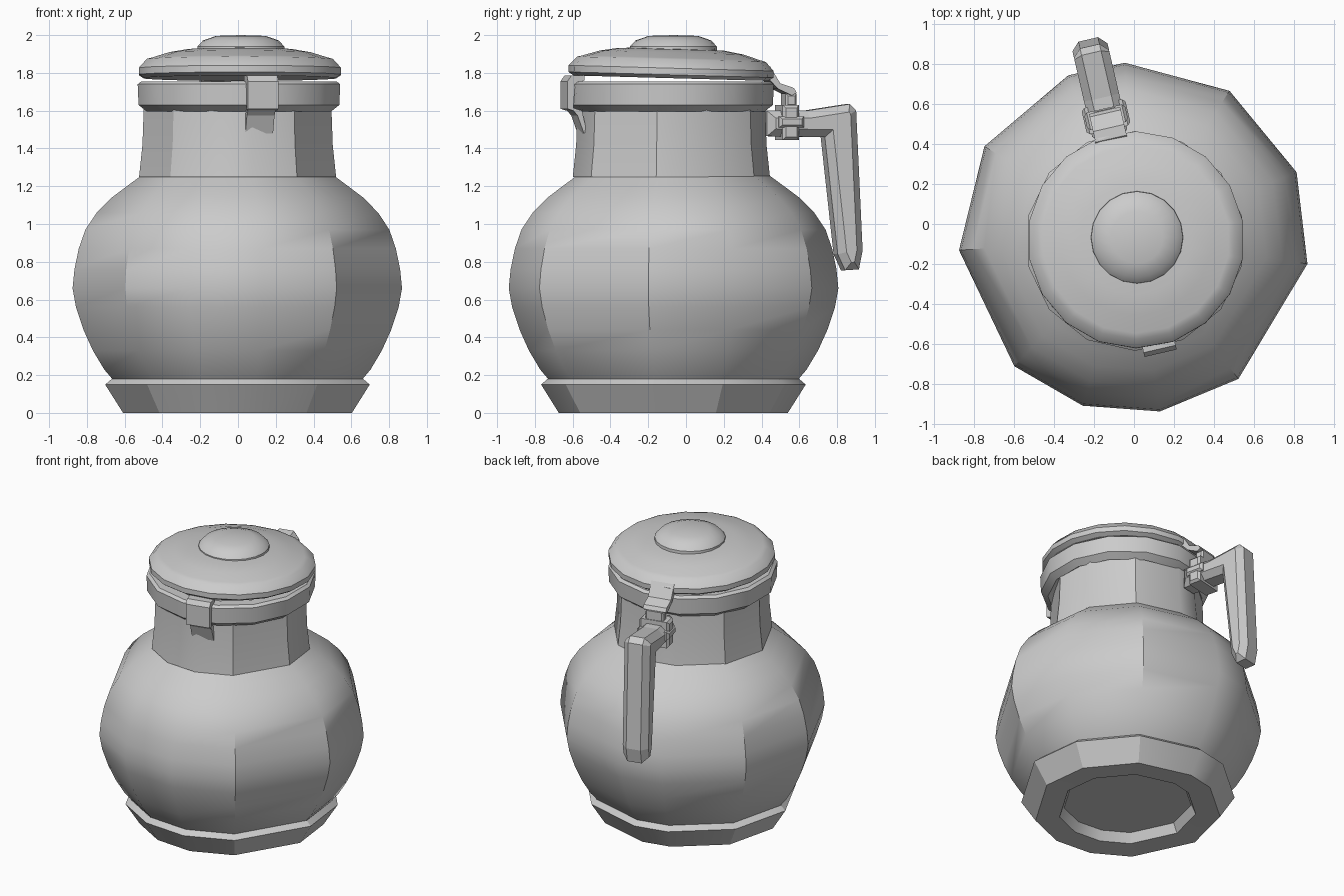
import bpy, bmesh
from math import radians, cos, sin, tau
from mathutils import Matrix

if "Cube" in bpy.data.objects:
    bpy.data.objects.remove(bpy.data.objects["Cube"])

CY = -0.07                      # jar axis position in y
TURN = radians(13)              # handle and clasp are turned about the jar axis
FRAME = Matrix.Translation((0, CY, 0)) @ Matrix.Rotation(TURN, 4, 'Z')
# uneven facet directions of the hand-thrown jar
FACETS = [-176, -133, -107, -81.5, -53.5, -8.5, 22, 57, 93, 112, 148.5]


def finish(name, bm, smooth=33):
    bmesh.ops.recalc_face_normals(bm, faces=bm.faces)
    mesh = bpy.data.meshes.new(name)
    bm.to_mesh(mesh)
    bm.free()
    ob = bpy.data.objects.new(name, mesh)
    bpy.context.collection.objects.link(ob)
    if smooth:
        bpy.ops.object.select_all(action='DESELECT')
        ob.select_set(True)
        bpy.context.view_layer.objects.active = ob
        bpy.ops.object.shade_smooth_by_angle(angle=radians(smooth))
    return ob


def even(n):
    return [i * 360 / n + 90 for i in range(n)]


def lathe(name, profile, degrees, x=0.0, y=CY, smooth=33, tilt=0.0, pivot=0.0):
    """Spin (radius, z) points through the given directions; radius 0 makes a pole."""
    bm = bmesh.new()
    rings = []
    for r, z in profile:
        angles = degrees if r else degrees[:1]
        rings.append([bm.verts.new((r * cos(radians(a)), r * sin(radians(a)), z)) for a in angles])
    n = len(degrees)
    for a, b in zip(rings, rings[1:]):
        for i in range(n):
            j = (i + 1) % n
            quad = [a[i % len(a)], a[j % len(a)], b[j % len(b)], b[i % len(b)]]
            bm.faces.new(list(dict.fromkeys(quad)))
    m = (Matrix.Translation((x, y, pivot)) @ Matrix.Rotation(radians(tilt), 4, 'X')
         @ Matrix.Translation((0, 0, -pivot)))
    bm.transform(m)
    return finish(name, bm, smooth)


def plate(name, outline, width, shift=0.0, bevel=0.0):
    """Extrude a side outline of (radial, z) points sideways, turned to the handle direction."""
    bm = bmesh.new()
    face = bm.faces.new([bm.verts.new((shift - width / 2, u, z)) for u, z in outline])
    ext = bmesh.ops.extrude_face_region(bm, geom=[face])
    moved = [g for g in ext['geom'] if isinstance(g, bmesh.types.BMVert)]
    bmesh.ops.translate(bm, verts=moved, vec=(width, 0, 0))
    if bevel:
        caps = [e for e in bm.edges if abs(e.verts[0].co.x - e.verts[1].co.x) < 1e-5]
        bmesh.ops.bevel(bm, geom=caps, offset=bevel, segments=1, affect='EDGES')
    bm.transform(FRAME)
    return finish(name, bm, 0)


def box(name, u0, u1, z0, z1, width, bevel=0.0):
    return plate(name, [(u0, z0), (u1, z0), (u1, z1), (u0, z1)], width, 0, bevel)


# Base ring with a recessed underside
lathe("base", [(0, 0.07), (0.42, 0.07), (0.45, 0.005), (0.61, 0), (0.705, 0.15), (0.67, 0.18)],
      FACETS, smooth=25)

# Round belly
lathe("belly", [(0.655, 0.165), (0.71, 0.23), (0.77, 0.33), (0.82, 0.44), (0.86, 0.56), (0.878, 0.66),
                (0.868, 0.76), (0.845, 0.87), (0.81, 0.97), (0.75, 1.06), (0.67, 1.14),
                (0.59, 1.20), (0.515, 1.255)], FACETS)

# Neck, open at the top with an inner wall
lathe("neck", [(0.525, 1.25), (0.507, 1.42), (0.50, 1.62), (0.46, 1.62), (0.46, 1.25)],
      FACETS, y=-0.08)

# Rim band
lathe("rim", [(0.46, 1.62), (0.50, 1.595), (0.545, 1.63), (0.55, 1.74), (0.53, 1.755),
              (0.46, 1.755), (0.46, 1.62)], even(14), x=0.005, y=-0.085, smooth=28)

# Slightly tilted lid, and its knob
lathe("lid", [(0, 1.775), (0.515, 1.772), (0.543, 1.79), (0.543, 1.825), (0.50, 1.872), (0.47, 1.88),
              (0.38, 1.908), (0.28, 1.925), (0, 1.935)], even(18), x=0.01, y=-0.08, tilt=-1.6, pivot=1.78)
lathe("knob", [(0.232, 1.91), (0.23, 1.94), (0.20, 1.972), (0.13, 1.996), (0, 2.0)],
      even(20), x=0.015, y=-0.067)

# Handle: arm and hanging grip
plate("handle", [(0.50, 1.465), (0.50, 1.60), (0.72, 1.60), (0.95, 1.635), (0.985, 1.60), (1.02, 0.86),
                 (1.00, 0.76), (0.925, 0.755), (0.885, 0.84), (0.815, 1.46)], 0.18, bevel=0.04)

# Collar around the arm, with a narrower band and a hinge post on top
box("collar", 0.575, 0.665, 1.445, 1.63, 0.21, 0.015)
box("collar_band", 0.555, 0.69, 1.51, 1.57, 0.225, 0.015)
box("hinge_post", 0.60, 0.66, 1.62, 1.69, 0.13, 0.012)

# Hinge strap from lid to post
plate("hinge_strap", [(0.47, 1.80), (0.51, 1.835), (0.565, 1.745), (0.64, 1.72), (0.655, 1.695),
                      (0.63, 1.68), (0.555, 1.715)], 0.16)

# Front clasp: hook over the rim and a tongue below
plate("clasp_hook", [(-0.50, 1.785), (-0.57, 1.785), (-0.592, 1.755), (-0.592, 1.61), (-0.56, 1.60),
                     (-0.55, 1.74), (-0.50, 1.76)], 0.165)
plate("clasp_tongue", [(-0.575, 1.62), (-0.535, 1.575), (-0.50, 1.48), (-0.485, 1.49), (-0.51, 1.60)], 0.15)
